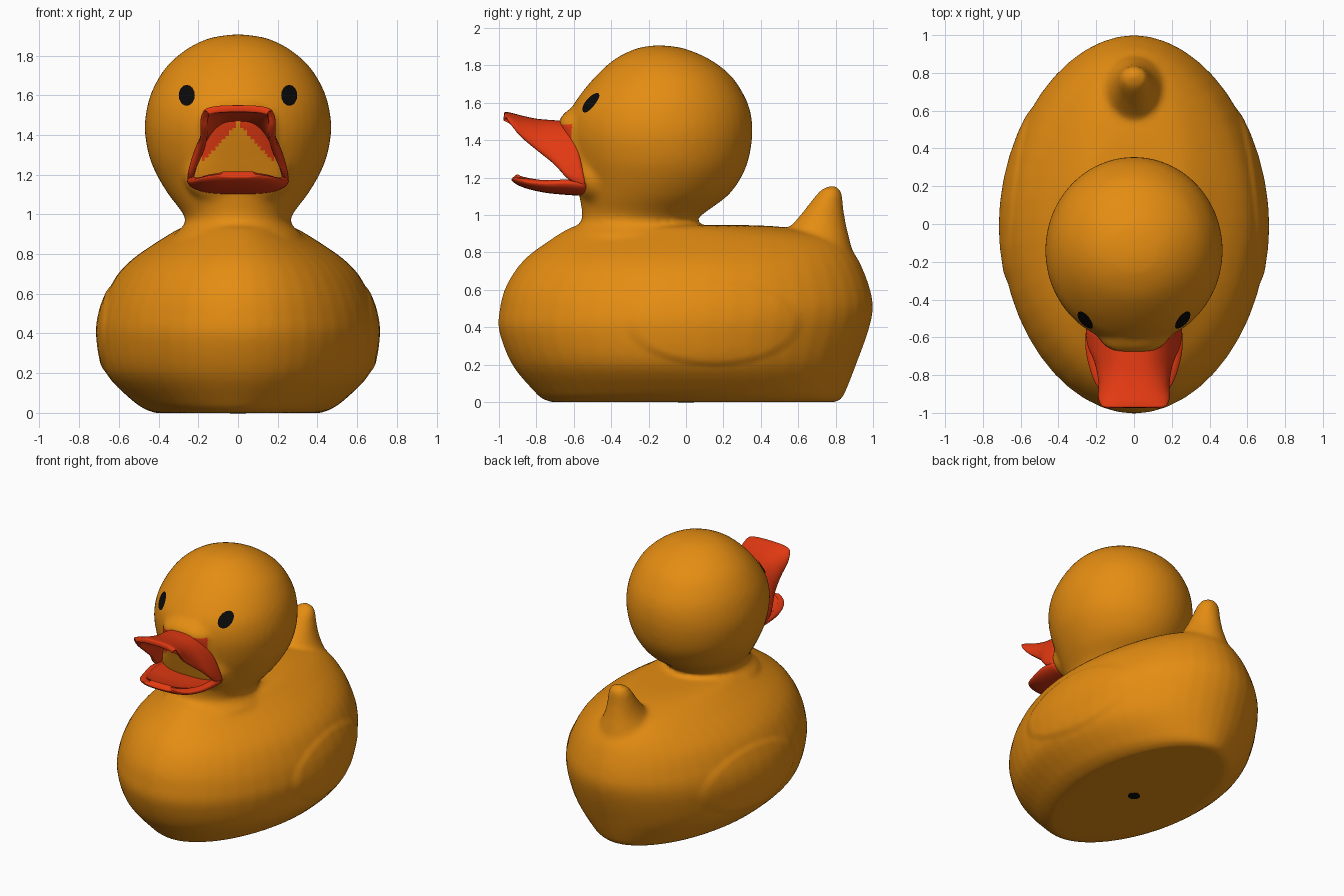
import bpy, bmesh, math
from mathutils import Vector
from mathutils.bvhtree import BVHTree

if "Cube" in bpy.data.objects:
    bpy.data.objects.remove(bpy.data.objects["Cube"])


def material(name, rgb):
    m = bpy.data.materials.new(name)
    m.diffuse_color = (*rgb, 1)
    m.use_nodes = True
    m.node_tree.nodes["Principled BSDF"].inputs["Base Color"].default_value = m.diffuse_color
    return m


YELLOW = material("warm_yellow", (0.78, 0.265, 0.006))
RED = material("bill_red", (0.78, 0.042, 0.006))
BLACK = material("black", (0.003, 0.003, 0.003))


def spline(rows, steps):
    """Catmull-Rom interpolation through rows of numbers."""
    out = []
    for i in range(len(rows) - 1):
        p = [rows[max(0, min(len(rows) - 1, i + k))] for k in (-1, 0, 1, 2)]
        for s in range(steps):
            t = s / steps
            out.append([0.5 * (2 * b + (c - a) * t + (2 * a - 5 * b + 4 * c - d) * t * t
                               + (3 * b - a - 3 * c + d) * t ** 3) for a, b, c, d in zip(*p)])
    return out + [list(rows[-1])]


def power(v, e):
    return math.copysign(abs(v) ** e, v)


def loft(bm, rows, exponent=2.0, n=48):
    """Closed shell of level rings; rows are (z, front y, back y, half width)."""
    rings = []
    for z, yf, yb, w in spline(rows, 4):
        ring = []
        for k in range(n):
            a = 2 * math.pi * k / n
            ring.append(bm.verts.new((max(w, 0.002) * power(math.cos(a), 2 / exponent),
                                      (yf + yb) / 2 + (yb - yf) / 2 * power(math.sin(a), 2 / exponent), z)))
        rings.append(ring)
    for r, s in zip(rings, rings[1:]):
        for k in range(n):
            bm.faces.new((r[k], r[(k + 1) % n], s[(k + 1) % n], s[k]))
    bm.faces.new(rings[0][::-1])
    bm.faces.new(rings[-1])


def make_object(name, bm, *mats):
    me = bpy.data.meshes.new(name)
    bm.to_mesh(me)
    bm.free()
    for m in mats:
        me.materials.append(m)
    ob = bpy.data.objects.new(name, me)
    bpy.context.collection.objects.link(ob)
    me.shade_smooth()
    return ob


def apply_modifiers(ob):
    bpy.context.view_layer.update()
    dg = bpy.context.evaluated_depsgraph_get()
    me = bpy.data.meshes.new_from_object(ob.evaluated_get(dg))
    ob.modifiers.clear()
    ob.data = me
    me.shade_smooth()


# Body, head, muzzle and tail shells, fused into one skin
bm = bmesh.new()
loft(bm, [(0, -.72, .80, .42), (.015, -.765, .83, .46), (.06, -.815, .855, .53),
          (.2, -.93, .91, .665), (.38, -1.0, .975, .705), (.5, -.995, 1.0, .695),
          (.6, -.97, .985, .66), (.7, -.915, .95, .605), (.78, -.845, .91, .525),
          (.85, -.75, .85, .425), (.9, -.675, .74, .345), (.935, -.61, .52, .28),
          (.945, -.55, .35, .2)], 1.93)
loft(bm, [(.9, -.62, .1, .32), (.95, -.57, .05, .27), (1.0, -.555, .085, .275),
          (1.1, -.57, .22, .35), (1.2, -.59, .295, .41), (1.3, -.615, .335, .45),
          (1.43, -.635, .355, .47), (1.55, -.62, .345, .456), (1.65, -.56, .305, .42),
          (1.75, -.475, .235, .355), (1.83, -.385, .13, .262), (1.88, -.29, .02, .165),
          (1.9, -.22, -.06, .08), (1.907, -.155, -.145, .005)])
loft(bm, [(1.05, -.53, -.3, .17), (1.12, -.575, -.3, .25), (1.2, -.60, -.3, .275),
          (1.3, -.63, -.3, .235), (1.42, -.665, -.3, .21), (1.5, -.68, -.3, .19),
          (1.56, -.635, -.3, .13)], 3)
loft(bm, [(.83, .44, .885, .19), (.92, .54, .862, .135), (.98, .595, .85, .11),
          (1.05, .652, .84, .09), (1.1, .69, .836, .078), (1.14, .73, .822, .055),
          (1.157, .775, .79, .008)])
duck = make_object("duck_body", bm, YELLOW, RED)
remesh = duck.modifiers.new("fuse", 'REMESH')
remesh.mode = 'VOXEL'
remesh.voxel_size = 0.018
blend = duck.modifiers.new("blend", 'SMOOTH')
blend.factor = 0.5
blend.iterations = 6
apply_modifiers(duck)
duck.data.materials.clear()
duck.data.materials.append(YELLOW)
duck.data.materials.append(RED)

# Faint raised wings on both flanks
for v in duck.data.vertices:
    if abs(v.co.x) > 0.35 and v.co.z < 0.75:
        d = ((v.co.y - .15) / .45) ** 2 + ((v.co.z - .42) / .22) ** 2
        t = max(0, min(1, (1.15 - d) / .35))
        v.co.x += math.copysign(0.01 * t * t * (3 - 2 * t), v.co.x)

# Red roof of the mouth above the yellow throat
for p in duck.data.polygons:
    x, y, z = p.center
    p.material_index = int(y < -.57 and abs(x) < .18 and p.normal.y < -.5
                           and 1.24 + (.2 - abs(x)) * 1.1 < z < 1.48)


def bill(name, rows, thickness, offset, n=24):
    """Curved sheet; rows are (centre y, centre z, centre width, edge x, edge y, edge z)."""
    bm = bmesh.new()
    grid = []
    for yc, zc, wc, xe, ye, ze in spline(rows, 3):
        line = []
        for k in range(n + 1):
            a = math.pi * (k / n - 0.5)
            c = max(0, math.cos(a)) ** 0.7
            line.append(bm.verts.new((power(math.sin(a), 0.7) * (xe + (wc - xe) * c),
                                      ye + (yc - ye) * c, ze + (zc - ze) * c)))
        grid.append(line)
    for r, s in zip(grid, grid[1:]):
        for k in range(n):
            bm.faces.new((r[k], s[k], s[k + 1], r[k + 1]))
    ob = make_object(name, bm, RED)
    shell = ob.modifiers.new("thickness", 'SOLIDIFY')
    shell.thickness = thickness
    shell.offset = offset
    sub = ob.modifiers.new("round", 'SUBSURF')
    sub.levels = sub.render_levels = 1
    return ob


# Upper bill: an arched hood, lower bill: a shallow scoop
bill("upper_bill", [(-.60, 1.50, .19, .265, -.53, 1.15), (-.72, 1.508, .185, .258, -.63, 1.19),
                    (-.80, 1.515, .18, .215, -.72, 1.28), (-.88, 1.532, .187, .19, -.83, 1.37),
                    (-.94, 1.548, .197, .19, -.915, 1.45), (-.973, 1.55, .185, .17, -.96, 1.51)],
     0.035, -1)
bill("lower_bill", [(-.53, 1.10, .24, .255, -.53, 1.17), (-.65, 1.108, .245, .262, -.64, 1.18),
                    (-.75, 1.118, .23, .245, -.74, 1.175), (-.85, 1.14, .195, .21, -.84, 1.18),
                    (-.91, 1.165, .15, .165, -.895, 1.195), (-.937, 1.19, .09, .10, -.93, 1.205)],
     0.045, 1)

# Eyes: thin oval plates laid on the head
tree = BVHTree.FromPolygons([v.co for v in duck.data.vertices],
                            [p.vertices[:] for p in duck.data.polygons])
for side, label in ((-1, "left"), (1, "right")):
    bm = bmesh.new()
    bmesh.ops.create_circle(bm, cap_ends=True, segments=16, radius=1)
    bmesh.ops.poke(bm, faces=bm.faces[:])
    for v in bm.verts:
        start = Vector((side * .255 + v.co.x * .04, -2, 1.597 + v.co.y * .052))
        hit, normal, _, _ = tree.ray_cast(start, Vector((0, 1, 0)))
        v.co = hit + normal * 0.006
    bmesh.ops.recalc_face_normals(bm, faces=bm.faces[:])
    for f in bm.faces:
        if f.normal.y > 0:
            f.normal_flip()
    make_object(label + "_eye", bm, BLACK)

# Squeaker hole in the base
bm = bmesh.new()
bmesh.ops.create_cone(bm, cap_ends=True, segments=10, radius1=.042, radius2=.042, depth=.006)
hole = make_object("squeaker_hole", bm, BLACK)
hole.location = (0, 0, 0.001)
hole.data.shade_flat()
